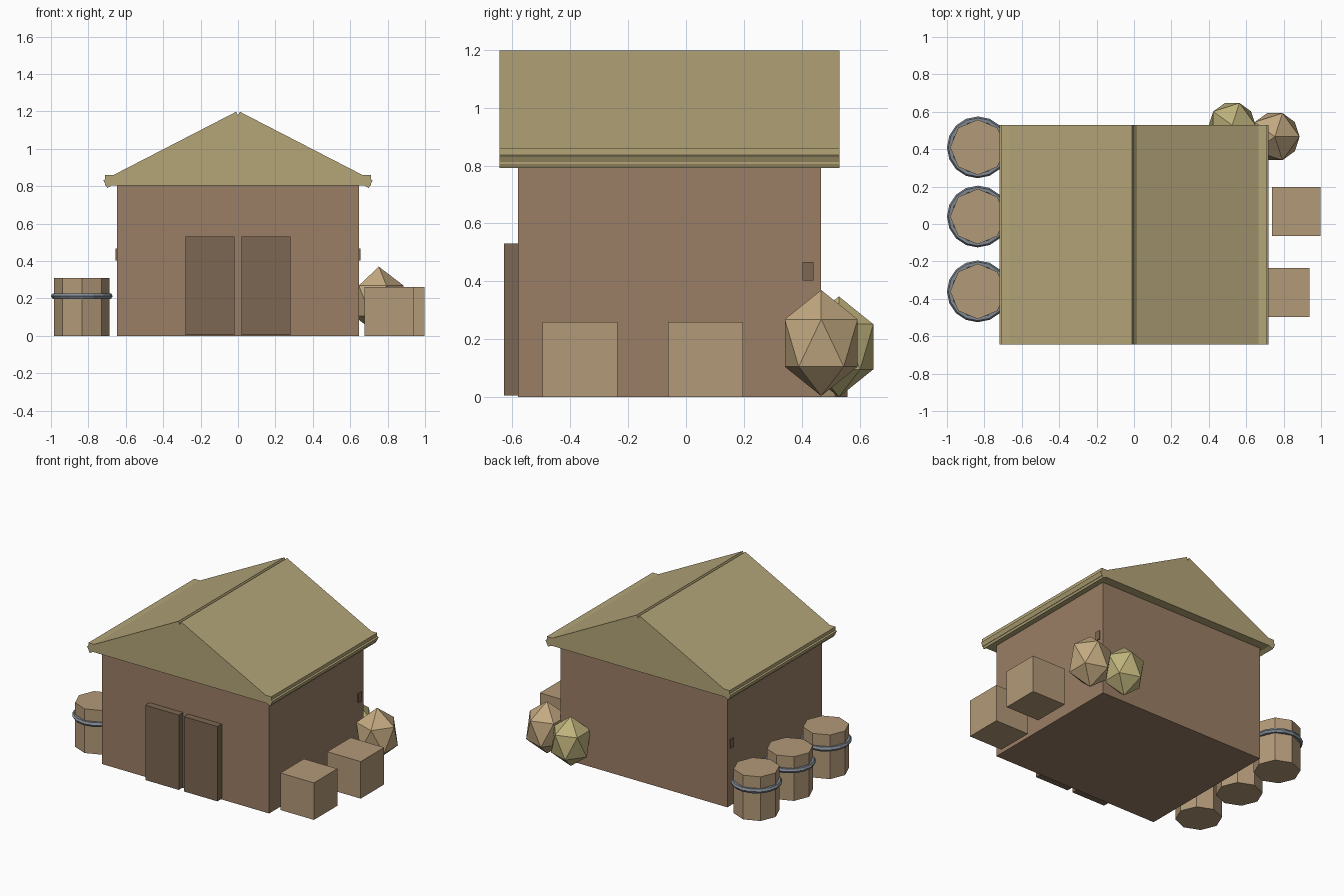
import bpy, bmesh
from mathutils import Matrix

if "Cube" in bpy.data.objects:
    bpy.data.objects.remove(bpy.data.objects["Cube"])


def material(name, rgb):
    m = bpy.data.materials.new(name)
    m.diffuse_color = (*rgb, 1)
    m.use_nodes = True
    m.node_tree.nodes["Principled BSDF"].inputs["Base Color"].default_value = m.diffuse_color
    return m


WALL = material("wall_wood", (0.33, 0.21, 0.13))
DOOR = material("dark_wood", (0.20, 0.135, 0.085))
THATCH = material("thatch", (0.46, 0.38, 0.19))
CRATE = material("pale_wood", (0.45, 0.32, 0.19))
IRON = material("iron", (0.22, 0.25, 0.29))
HAY_A = material("dry_bush", (0.55, 0.40, 0.22))
HAY_B = material("straw_bush", (0.52, 0.45, 0.20))


def finish(bm, name, mat):
    bmesh.ops.recalc_face_normals(bm, faces=bm.faces)
    me = bpy.data.meshes.new(name)
    bm.to_mesh(me)
    bm.free()
    me.materials.append(mat)
    ob = bpy.data.objects.new(name, me)
    bpy.context.collection.objects.link(ob)
    return ob


def box(name, mat, x0, x1, y0, y1, z0, z1):
    bm = bmesh.new()
    bmesh.ops.create_cube(bm, size=1, matrix=Matrix.Translation(
        ((x0 + x1) / 2, (y0 + y1) / 2, (z0 + z1) / 2)) @ Matrix.Diagonal((x1 - x0, y1 - y0, z1 - z0, 1)))
    return finish(bm, name, mat)


def prism(name, mat, profile, y0, y1):
    """Extrude an x-z profile along y."""
    bm = bmesh.new()
    face = bm.faces.new([bm.verts.new((x, y0, z)) for x, z in profile])
    ext = bmesh.ops.extrude_face_region(bm, geom=[face])
    verts = [v for v in ext["geom"] if isinstance(v, bmesh.types.BMVert)]
    bmesh.ops.translate(bm, vec=(0, y1 - y0, 0), verts=verts)
    return finish(bm, name, mat)


# Walls and the cross beam whose ends poke through them
box("walls", WALL, -0.648, 0.648, -0.58, 0.467, 0, 0.81)
box("cross_beam", DOOR, -0.655, 0.655, 0.402, 0.44, 0.403, 0.466)

# Roof: flat eave layer, gable wedge, two sloping slabs
Y0, Y1 = -0.645, 0.53
box("eave_layer", THATCH, -0.71, 0.71, Y0, Y1, 0.805, 0.86)
prism("gable", THATCH, [(-0.57, 0.86), (0.57, 0.86), (0, 1.157)], Y0, Y1)
for side, s in (("left", -1), ("right", 1)):
    slab = [(0.01, 1.198), (0.72, 0.832), (0.70, 0.791), (-0.01, 1.157)]
    prism(f"{side}_roof_slab", THATCH, [(s * x, z) for x, z in slab], Y0, Y1)
    # Double doors
    xs = sorted((s * 0.02, s * 0.28))
    box(f"{side}_door", DOOR, *xs, -0.628, -0.57, 0.005, 0.53)

# Crates along the right wall
box("rear_crate", CRATE, 0.737, 0.997, -0.063, 0.197, 0, 0.26)
box("front_crate", CRATE, 0.677, 0.937, -0.496, -0.236, 0, 0.26)

# Barrels with iron hoops along the left wall
for i, y in enumerate((0.41, 0.04, -0.36), 1):
    bm = bmesh.new()
    bmesh.ops.create_cone(bm, cap_ends=True, segments=8, radius1=0.148, radius2=0.148, depth=0.31,
                          matrix=Matrix.Translation((-0.835, y, 0.155)))
    finish(bm, f"barrel_{i}", CRATE)
    bpy.ops.mesh.primitive_torus_add(location=(-0.835, y, 0.213), major_segments=16, minor_segments=6,
                                     major_radius=0.148, minor_radius=0.017)
    hoop = bpy.context.object
    hoop.name = f"barrel_hoop_{i}"
    hoop.data.materials.append(IRON)

# Faceted bushes at the back right corner
for name, mat, loc, r, rz in (("corner_bush", HAY_A, (0.753, 0.467, 0.187), 0.148, 0.183),
                              ("back_bush", HAY_B, (0.525, 0.528, 0.174), 0.14, 0.174)):
    bm = bmesh.new()
    bmesh.ops.create_icosphere(bm, subdivisions=1, radius=1,
                               matrix=Matrix.Translation(loc) @ Matrix.Diagonal((r, r, rz, 1)))
    finish(bm, name, mat)
